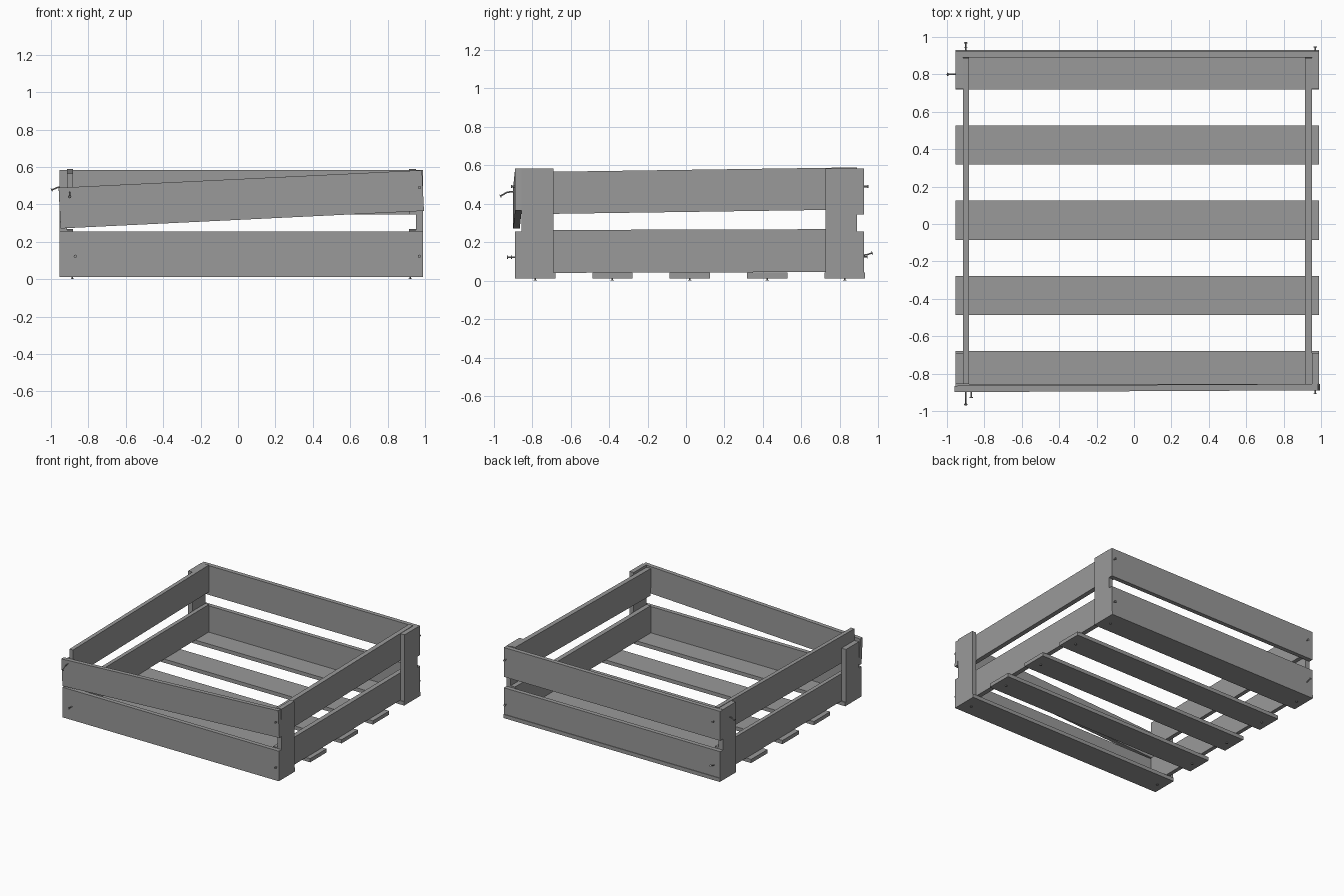
import bpy
from math import atan2
from mathutils import Vector

cube = bpy.data.objects.get("Cube")
if cube:
    bpy.data.objects.remove(cube, do_unlink=True)

grey = bpy.data.materials.new("weathered_grey")
grey.use_nodes = True
grey.diffuse_color = (0.32, 0.32, 0.32, 1)
grey.node_tree.nodes["Principled BSDF"].inputs["Base Color"].default_value = (0.32, 0.32, 0.32, 1)


def plank(name, low, high, rotation=(0, 0, 0)):
    """Box between two corners, turned about its own centre."""
    low, high = Vector(low), Vector(high)
    bpy.ops.mesh.primitive_cube_add(size=1, location=(low + high) / 2, rotation=rotation)
    ob = bpy.context.object
    ob.name = name
    ob.scale = high - low
    ob.data.materials.append(grey)
    return ob


def rod(name, a, b, radius):
    """Round bar from a to b."""
    a, b = Vector(a), Vector(b)
    bpy.ops.mesh.primitive_cylinder_add(vertices=8, radius=radius, depth=(b - a).length,
                                        location=(a + b) / 2)
    ob = bpy.context.object
    ob.name = name
    ob.rotation_euler = (b - a).to_track_quat('Z', 'Y').to_euler()
    ob.data.materials.append(grey)


def nail(name, *points):
    """Shank along the points, with a flat head at the last one."""
    points = [Vector(p) for p in points]
    for a, b in zip(points, points[1:]):
        rod(name + "_shank", a, b, 0.004)
    tip = points[-1]
    back = (points[-2] - tip).normalized() * 0.004
    rod(name + "_head", tip + back, tip, 0.009)


LEFT, RIGHT, FRONT, BACK = -0.955, 0.99, -0.89, 0.925

# Floor slats, each nailed from below
for i in range(5):
    y = -0.785 + i * 0.4025
    plank("floor_slat", (LEFT, y - 0.105, 0.012), (RIGHT, y + 0.105, 0.042))
    for x in (-0.885, 0.92):
        nail("floor_nail", (x, y, 0.03), (x, y, 0))

# Side boards, the upper ones rising to the back
rise = atan2(0.025, 1.745)
for name, x0, x1 in (("right", LEFT + 0.04, -0.883), ("left", 0.915, 0.953)):
    plank(name + "_lower_board", (x0, -0.855, 0.043), (x1, 0.89, 0.266), (0.003, 0, 0))
    plank(name + "_upper_board", (x0, -0.855, 0.358), (x1, 0.89, 0.577), (rise, 0, 0))

# Corner posts outside the side boards, one broken short
for name, x0, x1, y0, y1, top in (
        ("front_left_post", 0.953, RIGHT, -0.855, -0.69, 0.585),
        ("back_left_post", 0.953, RIGHT, 0.725, 0.89, 0.585),
        ("back_right_post", LEFT, -0.915, 0.725, 0.89, 0.585),
        ("front_right_post", LEFT, -0.915, -0.855, -0.69, 0.47)):
    plank(name, (x0, y0, 0.042), (x1, y1, top))

# Front and back boards, the upper front one hanging loose
plank("front_lower_board", (LEFT, FRONT, 0.042), (RIGHT, -0.855, 0.256))
plank("front_upper_board", (LEFT, -0.894, 0.318), (RIGHT, -0.86, 0.536),
      (0, -atan2(0.094, 1.945), 0.005))
plank("back_lower_board", (LEFT, 0.89, 0.042), (RIGHT, BACK, 0.256))
plank("back_upper_board", (LEFT, 0.89, 0.345), (RIGHT, BACK, 0.583))

# Nails left standing out of the boards
nail("front_nail", (0.97, -0.87, 0.49), (0.97, -0.91, 0.49))
nail("front_nail", (0.97, -0.87, 0.122), (0.97, -0.91, 0.122))
nail("front_nail", (-0.87, -0.87, 0.122), (-0.87, -0.93, 0.122))
nail("bent_front_nail", (-0.9, -0.87, 0.468), (-0.9, -0.93, 0.46), (-0.9, -0.967, 0.44))
nail("back_nail", (0.97, 0.9, 0.49), (0.97, 0.95, 0.49))
nail("back_nail", (0.97, 0.9, 0.125), (0.97, 0.945, 0.125))
nail("back_nail", (-0.9, 0.9, 0.49), (-0.9, 0.945, 0.49))
nail("bent_back_nail", (-0.9, 0.9, 0.13), (-0.9, 0.94, 0.135), (-0.9, 0.97, 0.145))
nail("bent_side_nail", (-0.94, 0.8, 0.495), (-0.965, 0.8, 0.49), (-0.998, 0.8, 0.476))
